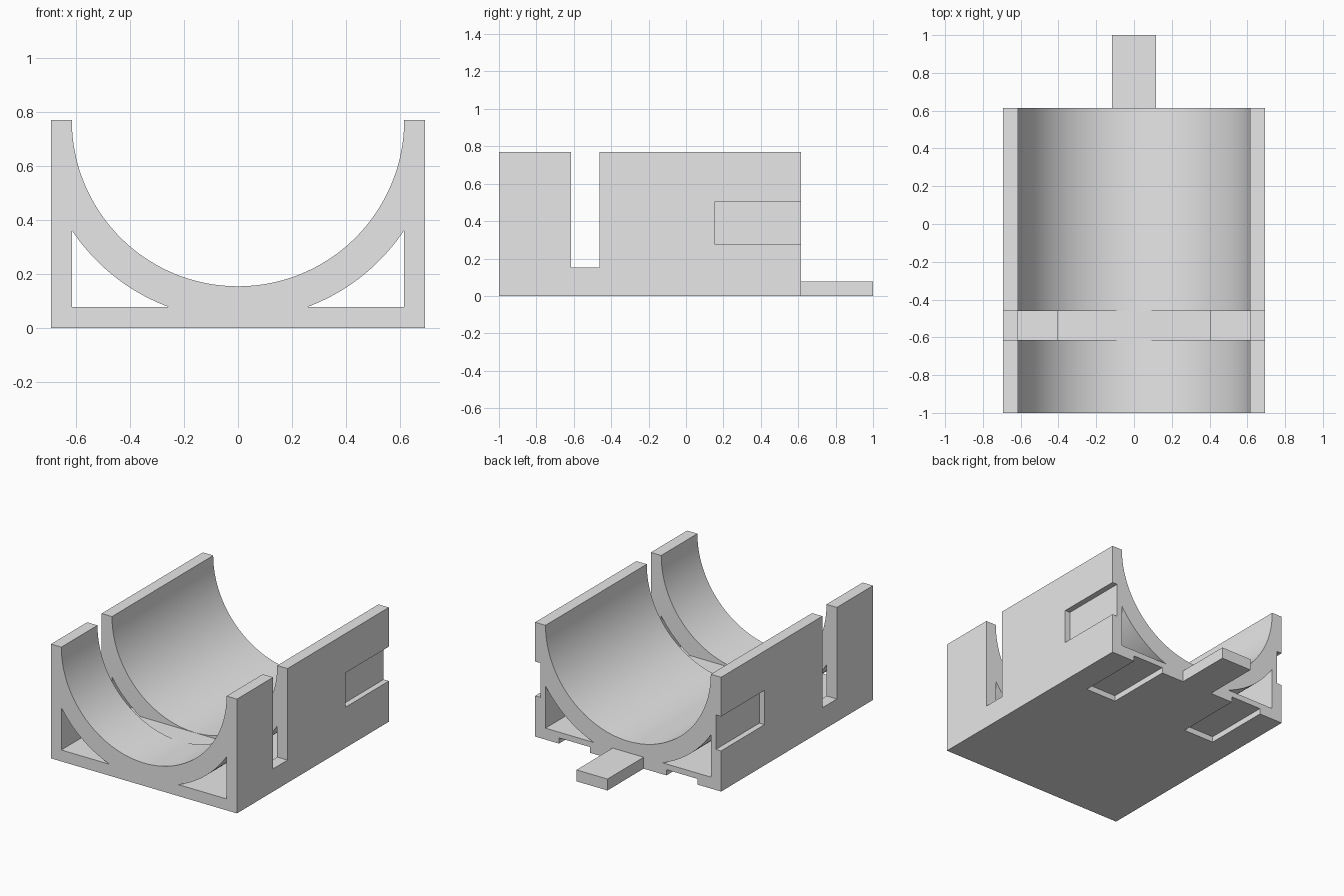
import bpy, bmesh, math

cube = bpy.data.objects.get("Cube")
if cube:
    bpy.data.objects.remove(cube, do_unlink=True)

U = 1 / 13                      # base module
HALF_W, HEIGHT = 9 * U, 10 * U
FRONT, BACK = -1.0, 8 * U
BORE, SHELL = 8 * U, 0.738      # cradle inner and outer radii

grey = bpy.data.materials.new("light grey")
grey.use_nodes = True
grey.diffuse_color = (0.8, 0.8, 0.8, 1)
grey.node_tree.nodes["Principled BSDF"].inputs["Base Color"].default_value = (0.8, 0.8, 0.8, 1)


def prism(name, outline, y0, y1):
    """Extrude an x-z outline from y0 to y1."""
    bm = bmesh.new()
    face = bm.faces.new([bm.verts.new((x, y0, z)) for x, z in outline])
    grown = bmesh.ops.extrude_face_region(bm, geom=[face])["geom"]
    verts = [v for v in grown if isinstance(v, bmesh.types.BMVert)]
    bmesh.ops.translate(bm, verts=verts, vec=(0, y1 - y0, 0))
    bmesh.ops.recalc_face_normals(bm, faces=bm.faces)
    mesh = bpy.data.meshes.new(name)
    bm.to_mesh(mesh)
    bm.free()
    mesh.materials.append(grey)
    obj = bpy.data.objects.new(name, mesh)
    bpy.context.collection.objects.link(obj)
    return obj


def box(name, x0, x1, y0, y1, z0, z1):
    return prism(name, [(x0, z0), (x1, z0), (x1, z1), (x0, z1)], y0, y1)


def arc(radius, start, end, steps):
    """Arc around the cradle axis, angles measured below horizontal."""
    return [(radius * math.cos(a), HEIGHT - radius * math.sin(a))
            for a in (start + (end - start) * i / steps for i in range(steps + 1))]


def cut(target, cutter):
    bpy.context.view_layer.objects.active = target
    mod = target.modifiers.new("cut", 'BOOLEAN')
    mod.operation, mod.solver, mod.object = 'DIFFERENCE', 'EXACT', cutter
    bpy.ops.object.modifier_apply(modifier=mod.name)
    bpy.data.objects.remove(cutter, do_unlink=True)


# Cradle block with half-round channel
outline = [(-HALF_W, HEIGHT), (-HALF_W, 0), (HALF_W, 0), (HALF_W, HEIGHT)]
outline += arc(BORE, 0, math.pi, 96)
body = prism("cradle_body", outline, FRONT, BACK)

# Corner tunnels under the cradle shell
a0 = math.acos(8 * U / SHELL)
a1 = math.asin((HEIGHT - U) / SHELL)
tunnel = [(8 * U, U)] + arc(SHELL, a0, a1, 24)
for side in (-1, 1):
    cut(body, prism("tunnel_cutter", [(side * x, z) for x, z in tunnel], FRONT - 0.1, BACK + 0.1))

# Strap slot across the block
cut(body, box("slot_cutter", -1, 1, -8 * U, -6 * U, 0.153, 1))

# Shallow pockets in the side walls and underside, open at the back
depth, start = U / 2, BACK - 6 * U
for side in (-1, 1):
    x0, x1 = sorted((side * (HALF_W - depth), side * 1))
    cut(body, box("side_pocket_cutter", x0, x1, start, 1, 0.274, 0.505))
    x0, x1 = sorted((side * 0.285, side * 0.515))
    cut(body, box("base_pocket_cutter", x0, x1, start, 1, -0.1, depth))

# Rear tongue
box("rear_tab", -1.5 * U, 1.5 * U, BACK, 1, 0, U)

# Smooth channel, crisp edges
bpy.ops.object.select_all(action='DESELECT')
body.select_set(True)
bpy.context.view_layer.objects.active = body
bpy.ops.object.shade_smooth_by_angle(angle=math.radians(20))
